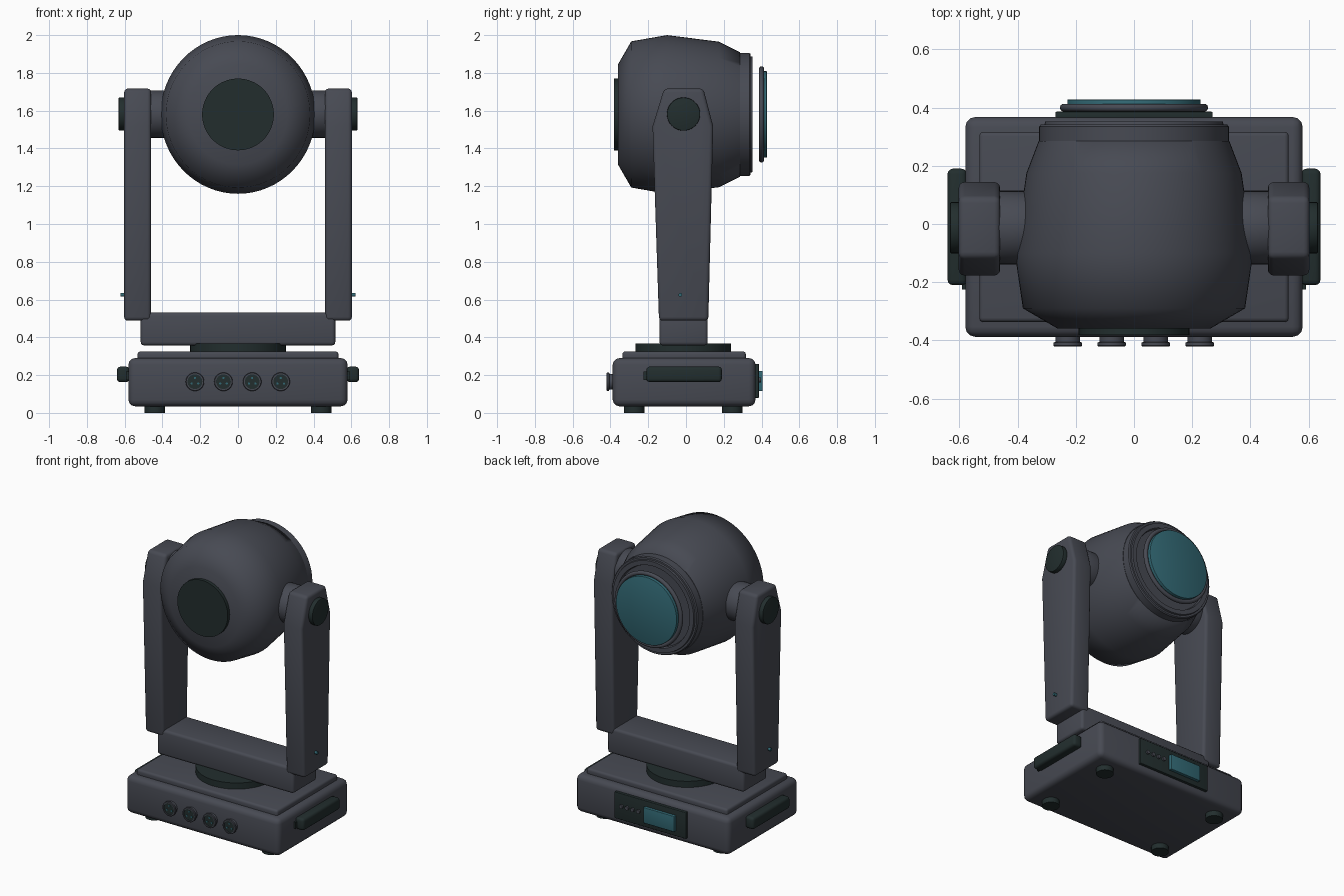
import bpy, bmesh, math
from mathutils import Matrix, Vector

if "Cube" in bpy.data.objects:
    bpy.data.objects.remove(bpy.data.objects["Cube"])


def make_material(name, rgb):
    m = bpy.data.materials.new(name)
    m.diffuse_color = (*rgb, 1)
    m.use_nodes = True
    m.node_tree.nodes["Principled BSDF"].inputs["Base Color"].default_value = m.diffuse_color
    return m


GREY = make_material("slate grey", (0.063, 0.068, 0.086))
DARK = make_material("dark green black", (0.016, 0.027, 0.027))
TEAL = make_material("teal glass", (0.032, 0.14, 0.175))


def finish(name, bm, mat, bevel=0.0, angle=35, segments=3):
    bmesh.ops.recalc_face_normals(bm, faces=bm.faces[:])
    me = bpy.data.meshes.new(name)
    bm.to_mesh(me)
    bm.free()
    ob = bpy.data.objects.new(name, me)
    bpy.context.collection.objects.link(ob)
    me.materials.append(mat)
    bpy.ops.object.select_all(action='DESELECT')
    bpy.context.view_layer.objects.active = ob
    ob.select_set(True)
    if bevel:
        mod = ob.modifiers.new("bevel", 'BEVEL')
        mod.width = bevel
        mod.segments = segments
        mod.limit_method = 'ANGLE'
        mod.angle_limit = math.radians(25)
        bpy.ops.object.modifier_apply(modifier=mod.name)
    bpy.ops.object.shade_smooth_by_angle(angle=math.radians(angle))
    return ob


def box(name, x, y, z, mat, bevel=0.0):
    """Box from (min, max) ranges on each axis."""
    bm = bmesh.new()
    bmesh.ops.create_cube(bm, size=1)
    for v in bm.verts:
        v.co = Vector([(r[0] + r[1]) / 2 + c * (r[1] - r[0]) for c, r in zip(v.co, (x, y, z))])
    return finish(name, bm, mat, bevel)


def cylinder(name, axis, start, end, radius, centre, mat, bevel=0.0, sides=40):
    """Cylinder along an axis; centre gives the other two coordinates in order."""
    bm = bmesh.new()
    bmesh.ops.create_cone(bm, cap_ends=True, segments=sides, radius1=radius, radius2=radius,
                          depth=abs(end - start))
    mid = (start + end) / 2
    if axis == 'X':
        rot, loc = Matrix.Rotation(math.pi / 2, 4, 'Y'), (mid, *centre)
    elif axis == 'Y':
        rot, loc = Matrix.Rotation(math.pi / 2, 4, 'X'), (centre[0], mid, centre[1])
    else:
        rot, loc = Matrix.Identity(4), (*centre, mid)
    bm.transform(Matrix.Translation(loc) @ rot)
    return finish(name, bm, mat, bevel, segments=2)


def revolve_y(name, profile, centre, mat, angle=35, sides=64, closed=False):
    """Turn (y, x radius, z radius) points around the y axis."""
    bm = bmesh.new()
    rings = []
    for y, rx, rz in profile:
        rings.append([bm.verts.new((centre[0] + rx * math.cos(2 * math.pi * i / sides), y,
                                    centre[1] + rz * math.sin(2 * math.pi * i / sides)))
                      for i in range(sides)])
    pairs = list(zip(rings, rings[1:]))
    if closed:
        pairs.append((rings[-1], rings[0]))
    for a, b in pairs:
        for i in range(sides):
            j = (i + 1) % sides
            bm.faces.new((a[i], a[j], b[j], b[i]))
    if not closed:
        bm.faces.new(rings[0])
        bm.faces.new(rings[-1])
    return finish(name, bm, mat, angle=angle)


# Base housing, raised lid, turntable and feet
box("base_housing", (-0.58, 0.58), (-0.388, 0.368), (0.035, 0.29), GREY, 0.035)
box("base_lid", (-0.532, 0.532), (-0.337, 0.317), (0.27, 0.325), GREY, 0.015)
cylinder("turntable", 'Z', 0.32, 0.367, 0.253, (0, -0.015), DARK, sides=64)
for sx in (-1, 1):
    for y in (-0.275, 0.245):
        cylinder("foot", 'Z', 0, 0.05, 0.054, (sx * 0.44, y), DARK, sides=32)

# Side handles
for sx in (-1, 1):
    box("side_handle", sorted((sx * 0.575, sx * 0.641)), (-0.21, 0.19), (0.163, 0.245), DARK, 0.018)
    box("handle_mount", sorted((sx * 0.57, sx * 0.592)), (-0.226, 0.18), (0.175, 0.22), DARK)

# Front sockets with flared rims and small contacts
for x in (-0.228, -0.077, 0.075, 0.226):
    c = (x, 0.165)
    revolve_y("socket_rim", [(-0.38, 0.042, 0.042), (-0.405, 0.042, 0.042), (-0.408, 0.049, 0.049),
                             (-0.418, 0.049, 0.049), (-0.421, 0.046, 0.046), (-0.421, 0.039, 0.039),
                             (-0.38, 0.039, 0.039)], c, GREY, sides=32, closed=True)
    cylinder("socket_insert", 'Y', -0.38, -0.415, 0.039, c, DARK, sides=32)
    for k in range(3):
        a = math.pi / 2 + k * 2 * math.pi / 3
        cylinder("socket_contact", 'Y', -0.41, -0.418, 0.006,
                 (x + 0.02 * math.cos(a), 0.165 + 0.02 * math.sin(a)), TEAL, sides=10)

# Rear control panel with screen and buttons
box("control_panel", (-0.27, 0.27), (0.36, 0.386), (0.08, 0.26), DARK, 0.004)
box("control_screen", (-0.195, 0.04), (0.38, 0.406), (0.115, 0.222), TEAL, 0.004)
for i in range(4):
    cylinder("control_button", 'Y', 0.38, 0.398, 0.013, (0.215 - i * 0.043, 0.175), GREY, sides=16)

# Yoke crossbar
box("yoke_crossbar", (-0.515, 0.515), (-0.14, 0.115), (0.357, 0.532), GREY, 0.018)

# Yoke arms: tapered side profile pushed out to thickness, with pivots
ARM = [(-0.143, 0.488), (0.118, 0.488), (0.144, 1.517), (0.092, 1.717), (-0.116, 1.717), (-0.177, 1.517)]
PIVOT = (-0.013, 1.582)
for sx in (-1, 1):
    bm = bmesh.new()
    face = bm.faces.new([bm.verts.new((sx * 0.46, y, z)) for y, z in ARM])
    new = bmesh.ops.extrude_face_region(bm, geom=[face])["geom"]
    bmesh.ops.translate(bm, vec=(sx * 0.143, 0, 0), verts=[g for g in new if isinstance(g, bmesh.types.BMVert)])
    finish("yoke_arm", bm, GREY, 0.02)
    cylinder("pivot_cap", 'X', sx * 0.59, sx * 0.632, 0.088, PIVOT, DARK, 0.004)
    cylinder("pivot_collar", 'X', sx * 0.33, sx * 0.475, 0.126, PIVOT, GREY, 0.006)
    cylinder("arm_indicator", 'X', sx * 0.59, sx * 0.622, 0.01, (-0.03, 0.625), TEAL, sides=12)

# Lamp head, rear cap and front rim
AXIS = (0, 1.58)
revolve_y("lamp_head", [(-0.36, 0.262, 0.265), (-0.29, 0.382, 0.387), (-0.10, 0.41, 0.42),
                        (0.175, 0.37, 0.385), (0.285, 0.328, 0.33)], AXIS, GREY, angle=65)
cylinder("rear_cap", 'Y', -0.34, -0.382, 0.19, AXIS, DARK, sides=64)
revolve_y("head_rim", [(y, r, r) for y, r in [(0.27, 0.322), (0.275, 0.326), (0.335, 0.326), (0.342, 0.32),
                                              (0.342, 0.308), (0.353, 0.305), (0.353, 0.275),
                                              (0.335, 0.27)]], AXIS, GREY)

# Front lens and its rounded ring
revolve_y("lens_ring", [(0.4 + 0.014 * math.sin(a), 0.241 + 0.014 * math.cos(a), 0.241 + 0.014 * math.cos(a))
                        for a in [k * math.pi / 5 for k in range(10)]], AXIS, GREY, angle=60, closed=True)
cylinder("lens_glass", 'Y', 0.392, 0.428, 0.229, AXIS, TEAL, 0.003, sides=64)
